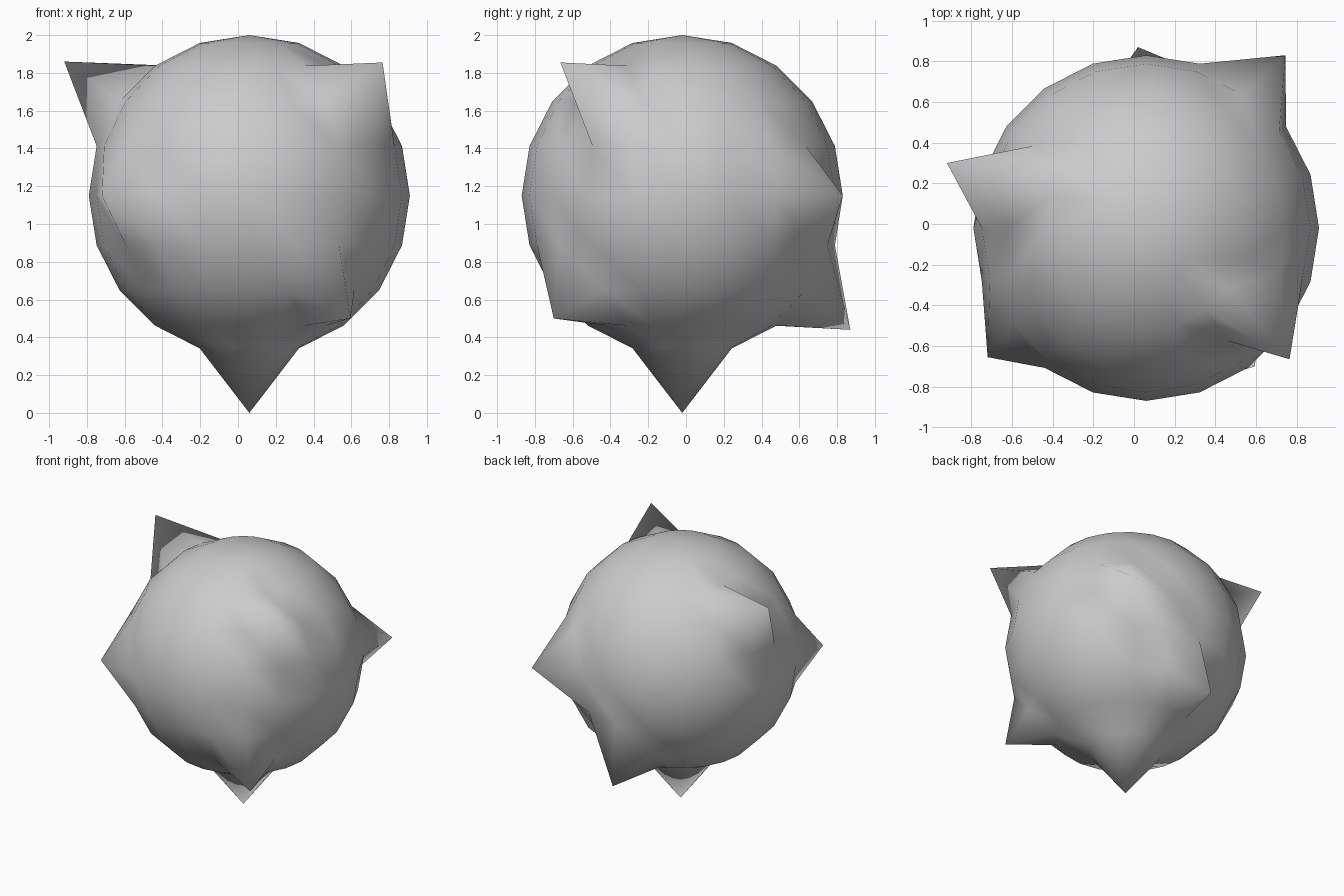
import bpy
import bmesh
from math import radians, sin, cos
from mathutils import Vector

cube = bpy.data.objects.get("Cube")
if cube:
    bpy.data.objects.remove(cube)

RADIUS = 0.85
STEP = 18                       # degrees between rings and between segments
CENTRE = Vector((0.06, -0.02, 1.15))

# Each spike: ring from the top, longitude in degrees, tip position
SPIKES = [
    (3, -36, (0.765, -0.665, 1.855)),
    (3, 162, (-0.92, 0.30, 1.86)),
    (5, 54, (0.745, 0.83, 1.15)),
    (5, 216, (-0.72, -0.655, 1.15)),
    (7, -54, (0.595, -0.70, 0.50)),
    (7, 90, (0.02, 0.87, 0.44)),
    (10, 0, (0.06, -0.02, 0.0)),
]


def ball_point(ring, longitude):
    polar, lon = radians(ring * STEP), radians(longitude)
    return RADIUS * Vector((sin(polar) * cos(lon), sin(polar) * sin(lon), cos(polar)))


def split_quad(face):
    # Cut from the upper corner on one side to the lower corner on the other
    mid = face.calc_center_median()
    ahead = lambda v: mid.x * v.co.y - mid.y * v.co.x > 0
    upper = next(v for v in face.verts if v.co.z > mid.z and not ahead(v))
    lower = next(v for v in face.verts if v.co.z < mid.z and ahead(v))
    bmesh.utils.face_split(face, upper, lower)


# Ball
bm = bmesh.new()
bmesh.ops.create_uvsphere(bm, u_segments=20, v_segments=10, radius=RADIUS)
for face in [f for f in bm.faces if len(f.verts) == 4]:
    split_quad(face)

# Spikes pulled out of single vertices
picked = []
for ring, lon, tip in SPIKES:
    base = ball_point(ring, lon)
    picked.append((min(bm.verts, key=lambda v: (v.co - base).length), Vector(tip)))
for vert, tip in picked:
    vert.co = tip - CENTRE
bmesh.ops.translate(bm, verts=bm.verts, vec=CENTRE)
bmesh.ops.recalc_face_normals(bm, faces=bm.faces)
for face in bm.faces:
    face.smooth = True

mesh = bpy.data.meshes.new("spiked_ball")
bm.to_mesh(mesh)
bm.free()

# Plain grey surface
grey = bpy.data.materials.new("light_grey")
grey.use_nodes = True
colour = (0.6, 0.6, 0.6, 1)
grey.diffuse_color = colour
grey.node_tree.nodes["Principled BSDF"].inputs["Base Color"].default_value = colour
mesh.materials.append(grey)

ball = bpy.data.objects.new("spiked_ball", mesh)
bpy.context.collection.objects.link(ball)
